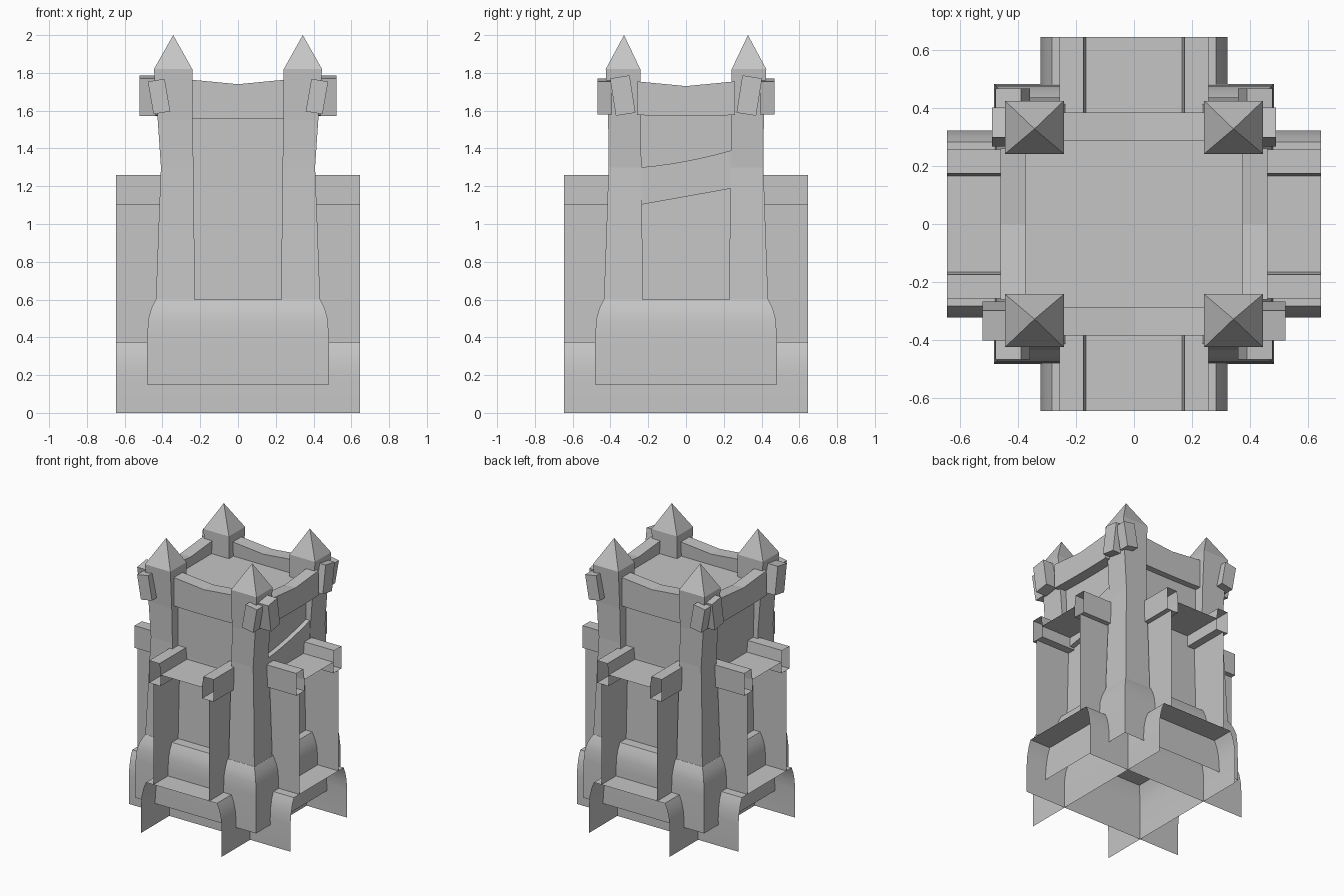
import bpy, bmesh, math
from mathutils import Matrix, Vector

old = bpy.data.objects.get("Cube")
if old:
    bpy.data.objects.remove(old, do_unlink=True)

stone = bpy.data.materials.new("grey_stone")
stone.use_nodes = True
GREY = (0.56, 0.56, 0.56, 1)
stone.diffuse_color = GREY
stone.node_tree.nodes["Principled BSDF"].inputs["Base Color"].default_value = GREY


def finish(name, bm, closed=True, smooth=False):
    if closed:
        bmesh.ops.recalc_face_normals(bm, faces=bm.faces)
    mesh = bpy.data.meshes.new(name)
    bm.to_mesh(mesh)
    bm.free()
    mesh.materials.append(stone)
    obj = bpy.data.objects.new(name, mesh)
    bpy.context.collection.objects.link(obj)
    if smooth:
        bpy.ops.object.select_all(action="DESELECT")
        obj.select_set(True)
        bpy.context.view_layer.objects.active = obj
        bpy.ops.object.shade_smooth_by_angle(angle=math.radians(35))
    return obj


def loft(name, rings, cap_bottom=True, smooth=False):
    """Stack rectangular rings (z, x0, x1, y0, y1)."""
    bm = bmesh.new()
    loops = [[bm.verts.new(p) for p in ((x0, y0, z), (x1, y0, z), (x1, y1, z), (x0, y1, z))]
             for z, x0, x1, y0, y1 in rings]
    for a, b in zip(loops, loops[1:]):
        for i in range(4):
            j = (i + 1) % 4
            bm.faces.new((a[i], a[j], b[j], b[i]))
    bm.faces.new(loops[-1])
    if cap_bottom:
        bm.faces.new(loops[0][::-1])
    bmesh.ops.remove_doubles(bm, verts=bm.verts, dist=0.0005)
    return finish(name, bm, True, smooth)


def square(z, r):
    return (z, -r, r, -r, r)


def sheet(name, paths, along_x, smooth=False):
    """Sweep open profiles of (offset, z) through the whole model."""
    bm = bmesh.new()
    for path in paths:
        ends = []
        for s in (-0.645, 0.645):
            ends.append([bm.verts.new((s, -u, z) if along_x else (u, s, z)) for u, z in path])
        for i in range(len(path) - 1):
            bm.faces.new((ends[0][i + 1], ends[0][i], ends[1][i], ends[1][i + 1]))
    bm.normal_update()
    top = max(bm.faces, key=lambda f: abs(f.normal.z) * f.calc_area())
    if top.normal.z < 0:
        bmesh.ops.reverse_faces(bm, faces=bm.faces)
    return finish(name, bm, False, smooth)


def flip(path):
    return [(-u, z) for u, z in reversed(path)]


def beam(name, half, inner, outer, low, high, turn, lean=0.0):
    """Curved strip on one side; low and high give z along its length."""
    bm = bmesh.new()
    rows = []
    n = 6
    for i in range(n + 1):
        t = 2 * i / n - 1
        rows.append([bm.verts.new((t * half, y, z)) for y, z in
                     ((-inner - lean, low(t)), (-outer, low(t)), (-outer, high(t)), (-inner, high(t)))])
    for a, b in zip(rows, rows[1:]):
        for i in range(4):
            j = (i + 1) % 4
            bm.faces.new((a[i], a[j], b[j], b[i]))
    bm.faces.new(rows[0])
    bm.faces.new(rows[-1])
    bmesh.ops.rotate(bm, verts=bm.verts, cent=(0, 0, 0),
                     matrix=Matrix.Rotation(math.radians(turn), 3, "Z"))
    return finish(name, bm)


def block(name, centre, size, axis, tilt):
    bm = bmesh.new()
    bmesh.ops.create_cube(bm, size=1)
    m = Matrix.Translation(Vector(centre)) @ Matrix.Rotation(math.radians(tilt), 4, axis) \
        @ Matrix.Diagonal((*size, 1))
    bmesh.ops.transform(bm, matrix=m, verts=bm.verts)
    return finish(name, bm)


# Hollow wall arms crossing through the tower, open at their ends
FOOTING = [(0.322, 0), (0.322, 0.2), (0.316, 0.27), (0.302, 0.33), (0.283, 0.375)]
WALL = [(0.222, 0.375), (0.222, 1.1), (0.257, 1.1), (0.257, 1.26), (0.175, 1.26), (0.165, 1.18)]
LIP = [(0.165, 1.18), (0.165, 1.1), (0.222, 1.1)]
for label, along_x in (("side", True), ("front_back", False)):
    sheet(label + "_arm_footing", [flip(FOOTING)[::-1] + FOOTING[::-1]], along_x, smooth=True)
    sheet(label + "_arm_wall", [flip(WALL)[::-1] + WALL[::-1], LIP, flip(LIP)], along_x)

# Tower base with rounded shoulder, then the recessed core
loft("tower_base", [square(0.15, 0.483), square(0.42, 0.48), square(0.5, 0.474),
                    square(0.55, 0.46), square(0.6, 0.436)], cap_bottom=False, smooth=True)
loft("tower_core", [(0.59, -0.385, 0.385, -0.365, 0.365), (1.2, -0.37, 0.37, -0.345, 0.345),
                    (1.66, -0.38, 0.38, -0.34, 0.34)])

# Corner pillars with pointed caps: height, inner edge, outer x, outer y
PILLAR = [(0.59, 0.23, 0.435, 0.435), (1.0, 0.232, 0.42, 0.42), (1.3, 0.236, 0.408, 0.41),
          (1.55, 0.24, 0.425, 0.412), (1.82, 0.242, 0.445, 0.425), (2.0, 0.343, 0.343, 0.328)]
for sx in (-1, 1):
    for sy in (-1, 1):
        tag = ("left" if sx > 0 else "right") + ("_front" if sy < 0 else "_back")
        rings = []
        for z, a, bx, by in PILLAR:
            ay = min(a, by)
            rings.append((z, *sorted((sx * a, sx * bx)), *sorted((sy * ay, sy * by))))
        loft("pillar_" + tag, rings)
        # Tilted stone blocks on the two outer faces of each pillar
        block("face_block_" + tag, (sx * 0.418, sy * 0.43, 1.675), (0.09, 0.075, 0.175),
              "Y", sx * 10)
        reach = 0.48 if sy < 0 else 0.447
        block("side_block_" + tag, (sx * reach, sy * 0.335, 1.68), (0.085, 0.105, 0.2),
              "X", -sy * 9)

# Sagging parapets between the pillars
for label, turn in (("front", 0), ("back", 180)):
    beam(label + "_parapet", 0.26, 0.287, 0.385, lambda t: 1.555 + 0.004 * t * t,
         lambda t: 1.74 + 0.025 * abs(t), turn, 0.008)
for label, turn in (("left", 90), ("right", 270)):
    beam(label + "_parapet", 0.26, 0.375, 0.46, lambda t: 1.572 + 0.005 * t * t,
         lambda t: 1.73 + 0.025 * abs(t), turn, 0.008)

# Slanted band across the left side
beam("slanted_band", 0.24, 0.35, 0.407, lambda t: 1.145 + 0.043 * t,
     lambda t: 1.333 + 0.045 * t + 0.012 * t * t, 90)
